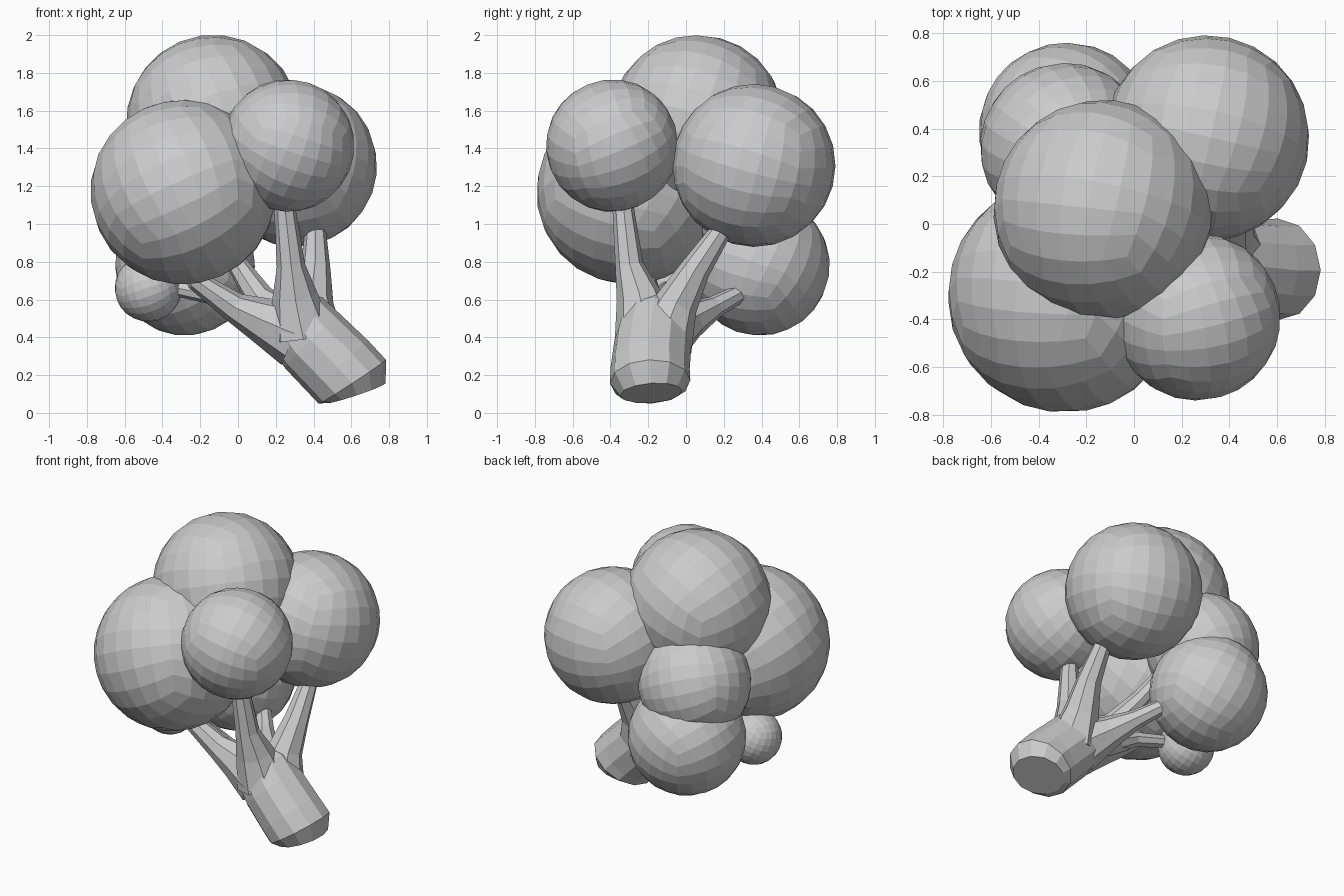
import bpy, bmesh, math, random
from mathutils import Vector, Matrix, Euler

if "Cube" in bpy.data.objects:
    bpy.data.objects.remove(bpy.data.objects["Cube"])

random.seed(4)


def finish(bm, name):
    bmesh.ops.recalc_face_normals(bm, faces=bm.faces)
    mesh = bpy.data.meshes.new(name)
    bm.to_mesh(mesh)
    bm.free()
    obj = bpy.data.objects.new(name, mesh)
    bpy.context.collection.objects.link(obj)
    return obj


def floret(name, center, radius, cuts=5):
    """Faceted ball made from an evenly divided cube."""
    bm = bmesh.new()
    bmesh.ops.create_cube(bm, size=2)
    bmesh.ops.subdivide_edges(bm, edges=bm.edges, cuts=cuts, use_grid_fill=True)
    turn = Euler([random.uniform(-0.5, 0.5) for _ in range(3)]).to_matrix()
    for v in bm.verts:
        even = Vector([math.tan(c * math.pi / 4) for c in v.co])
        v.co = turn @ even.normalized() * radius * 1.004 + Vector(center)
    return finish(bm, name)


def limb(name, stations, sides=12):
    """Tapered tube through (x, y, z, radius) stations, capped at both ends."""
    bm = bmesh.new()
    pts = [Vector(s[:3]) for s in stations]
    side = Vector((0, 1, 0))
    rings = []
    for i, p in enumerate(pts):
        t = (pts[min(i + 1, len(pts) - 1)] - pts[max(i - 1, 0)]).normalized()
        side = (side - t * side.dot(t)).normalized()
        other = t.cross(side)
        rings.append([bm.verts.new(p + stations[i][3] * (
            side * math.cos(k * math.tau / sides) + other * math.sin(k * math.tau / sides)))
            for k in range(sides)])
    for a, b in zip(rings, rings[1:]):
        for k in range(sides):
            j = (k + 1) % sides
            bm.faces.new((a[k], a[j], b[j], b[k]))
    bm.faces.new(rings[0][::-1])
    bm.faces.new(rings[-1])
    return finish(bm, name)


# Round floret heads
floret("top_floret", (-0.13, 0.06, 1.54), 0.46)
floret("front_left_floret", (-0.29, -0.30, 1.17), 0.49)
floret("front_right_floret", (0.265, -0.39, 1.415), 0.35)
floret("back_right_floret", (0.305, 0.36, 1.31), 0.43)
floret("lower_back_floret", (-0.28, 0.39, 0.78), 0.37)
floret("middle_back_floret", (-0.29, 0.32, 1.13), 0.355)
floret("small_left_floret", (-0.475, -0.06, 0.66), 0.177)

# Leaning stalk with a bevelled cut end
limb("stalk", [
    (0.625, -0.185, 0.105, 0.165),
    (0.605, -0.19, 0.165, 0.213),
    (0.54, -0.19, 0.235, 0.21),
    (0.40, -0.175, 0.375, 0.205),
    (0.31, -0.16, 0.48, 0.19),
    (0.23, -0.15, 0.56, 0.12)])

# Branches flaring out of the stalk
limb("front_right_branch", [
    (0.34, -0.21, 0.42, 0.17), (0.30, -0.25, 0.62, 0.12),
    (0.28, -0.30, 0.78, 0.075), (0.25, -0.33, 1.06, 0.058),
    (0.25, -0.35, 1.25, 0.05)], 8)
limb("back_right_branch", [
    (0.40, -0.13, 0.38, 0.17), (0.39, -0.05, 0.58, 0.115),
    (0.41, 0.05, 0.76, 0.08), (0.41, 0.19, 0.97, 0.055),
    (0.40, 0.25, 1.08, 0.05)], 8)
limb("front_left_branch", [
    (0.30, -0.18, 0.42, 0.18), (0.12, -0.18, 0.495, 0.12),
    (-0.02, -0.19, 0.56, 0.08), (-0.22, -0.21, 0.70, 0.055),
    (-0.28, -0.24, 0.85, 0.05)], 8)
limb("lower_back_branch", [
    (0.33, -0.13, 0.40, 0.17), (0.20, 0.02, 0.49, 0.10),
    (0.10, 0.15, 0.56, 0.06), (0.0, 0.28, 0.63, 0.048)], 8)
limb("middle_branch", [
    (0.28, -0.15, 0.46, 0.15), (0.12, -0.06, 0.60, 0.08),
    (0.0, 0.06, 0.78, 0.055), (-0.10, 0.16, 0.95, 0.05)], 8)
limb("small_left_branch", [
    (0.12, -0.17, 0.50, 0.08), (-0.12, -0.14, 0.62, 0.05),
    (-0.38, -0.08, 0.67, 0.04)], 8)
